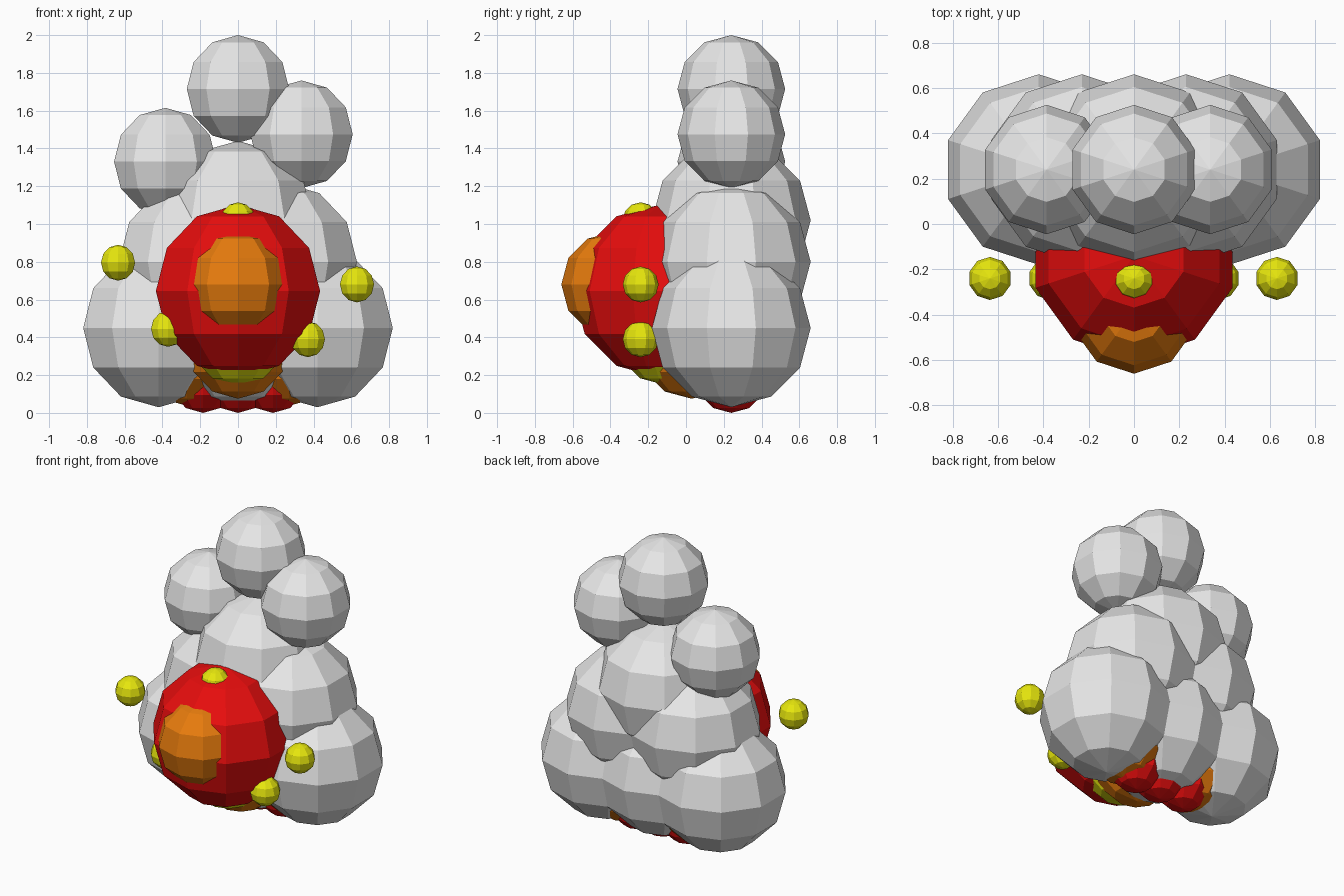
import bpy, bmesh

if "Cube" in bpy.data.objects:
    bpy.data.objects.remove(bpy.data.objects["Cube"])


def material(name, rgb):
    m = bpy.data.materials.new(name)
    m.diffuse_color = (*rgb, 1)
    m.use_nodes = True
    m.node_tree.nodes["Principled BSDF"].inputs["Base Color"].default_value = m.diffuse_color
    return m


GREY = material("grey", (0.8, 0.8, 0.8))
RED = material("red", (0.8, 0.004, 0.004))
ORANGE = material("orange", (0.8, 0.2, 0.004))
YELLOW = material("yellow", (0.8, 0.8, 0.004))


def ball(name, mat, radius, x, y, z):
    """Flat-shaded ball with 10 sides and 6 bands, poles up and down."""
    bm = bmesh.new()
    bmesh.ops.create_uvsphere(bm, u_segments=10, v_segments=6, radius=radius)
    mesh = bpy.data.meshes.new(name)
    bm.to_mesh(mesh)
    bm.free()
    mesh.materials.append(mat)
    ob = bpy.data.objects.new(name, mesh)
    ob.location = (x, y, z)
    bpy.context.collection.objects.link(ob)


BACK = 0.24      # depth of the grey pile
FRONT = -0.24    # depth of the small yellow balls

# Pile of large grey lobes: three, two, one
for x, z in [(-0.42, 0.45), (0, 0.45), (0.42, 0.45),
             (-0.23, 0.80), (0.23, 0.80), (0, 1.02)]:
    ball("smoke_lobe", GREY, 0.42, x, BACK, z)

# Smaller grey puffs on top
for x, z in [(-0.385, 1.33), (0.336, 1.475), (0, 1.715)]:
    ball("smoke_puff", GREY, 0.285, x, BACK, z)

# Red core with its orange centre
ball("red_core", RED, 0.457, 0, -0.14, 0.645)
ball("orange_centre", ORANGE, 0.28, 0, -0.38, 0.68)

# Small yellow balls around the core
for x, z in [(-0.635, 0.795), (0.63, 0.68), (-0.37, 0.445),
             (0.37, 0.39), (0, 1.02)]:
    ball("yellow_spark", YELLOW, 0.095, x, FRONT, z)

# Glowing balls under the pile
ball("yellow_underside", YELLOW, 0.285, 0, -0.10, 0.43)
ball("orange_underside", ORANGE, 0.285, 0, 0.03, 0.36)
for x in (-0.27, 0.27):
    ball("orange_side_ember", ORANGE, 0.285, x, BACK, 0.3225)
for x in (-0.185, 0, 0.185):
    ball("red_ember", RED, 0.19, x, BACK, 0.19)
